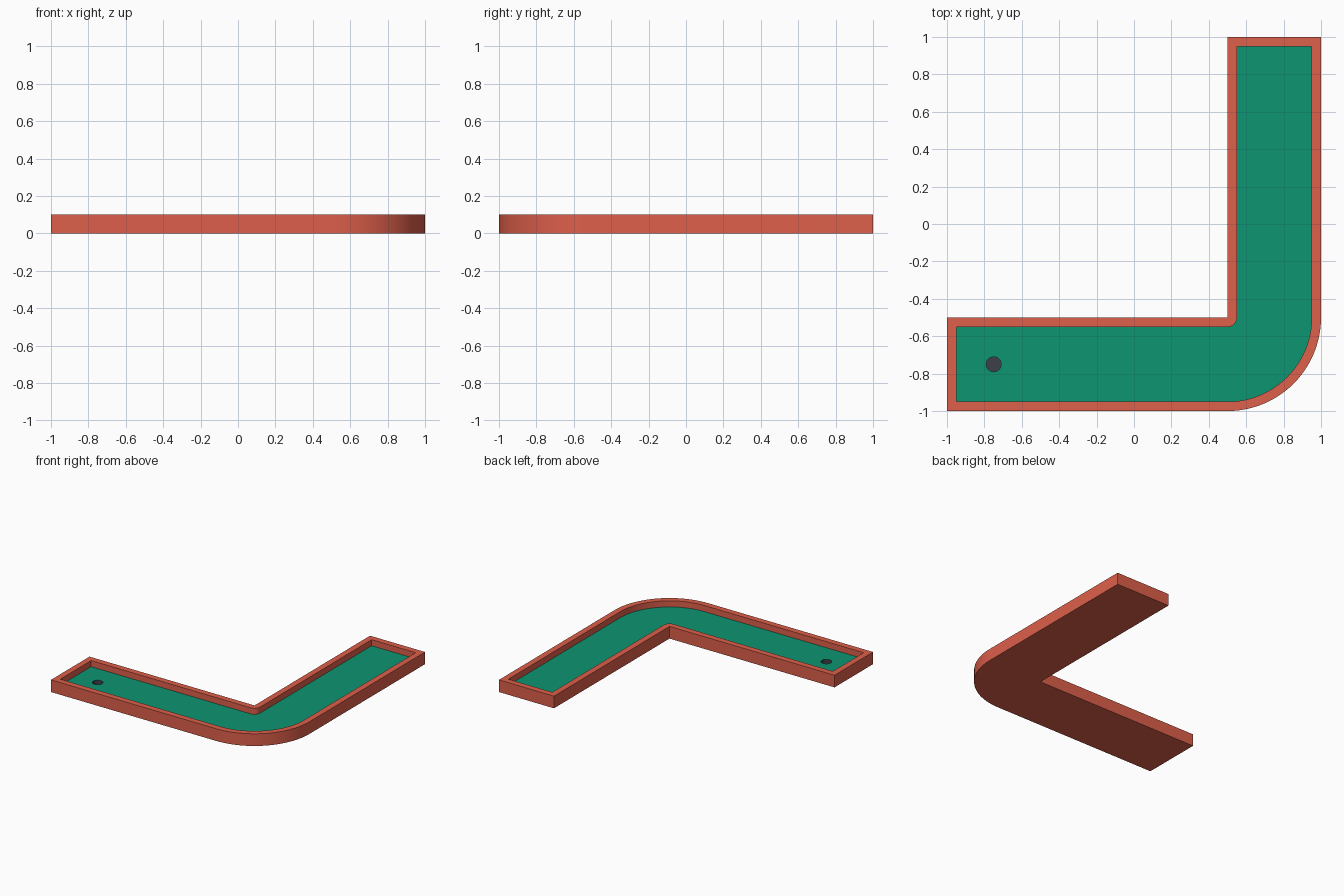
import bpy, bmesh
from math import sin, cos, pi

if "Cube" in bpy.data.objects:
    bpy.data.objects.remove(bpy.data.objects["Cube"])

SEG = 24
RIM, FLOOR, CUP = 0.10, 0.05, 0.01
HOLE = (-0.75, -0.75, 0.04)


def material(name, rgb):
    m = bpy.data.materials.new(name)
    m.diffuse_color = (*rgb, 1)
    m.use_nodes = True
    m.node_tree.nodes["Principled BSDF"].inputs["Base Color"].default_value = m.diffuse_color
    return m


red = material("red_border", (0.73, 0.115, 0.07))
green = material("green_turf", (0.004, 0.30, 0.165))
dark = material("dark_cup", (0.045, 0.05, 0.065))


def arc(cx, cy, r, a0, a1, n=SEG):
    return [(cx + r * cos(a0 + (a1 - a0) * i / n), cy + r * sin(a0 + (a1 - a0) * i / n))
            for i in range(n + 1)]


# L-shaped lane outline, inset by d all round
def lane(d):
    return ([(-1 + d, -1 + d)] + arc(0.5, -0.5, 0.5 - d, -pi / 2, 0)
            + [(1 - d, 1 - d), (0.5 + d, 1 - d)]
            + arc(0.5, -0.5, d, 0, -pi / 2) + [(-1 + d, -0.5 - d)])


def circle():
    return arc(*HOLE, 0, 2 * pi)[:-1]


def loop(bm, pts, z):
    return [bm.verts.new((x, y, z)) for x, y in pts]


def skin(bm, loops):
    for a, b in zip(loops, loops[1:]):
        for i in range(len(a)):
            j = (i + 1) % len(a)
            bm.faces.new((a[i], a[j], b[j], b[i]))


def finish(bm, name, mat):
    bmesh.ops.remove_doubles(bm, verts=bm.verts, dist=1e-5)
    me = bpy.data.meshes.new(name)
    bm.to_mesh(me)
    bm.free()
    me.materials.append(mat)
    ob = bpy.data.objects.new(name, me)
    bpy.context.collection.objects.link(ob)
    bpy.ops.object.select_all(action='DESELECT')
    ob.select_set(True)
    bpy.context.view_layer.objects.active = ob
    bpy.ops.object.shade_smooth_by_angle(angle=0.6)
    return ob


# Border: outer wall, rim, inner wall and underside
bm = bmesh.new()
outer, inner = lane(0), lane(0.05)
bottom = loop(bm, outer, 0)
skin(bm, [bottom, loop(bm, outer, RIM), loop(bm, inner, RIM), loop(bm, inner, FLOOR)])
bmesh.ops.remove_doubles(bm, verts=bm.verts, dist=1e-5)
edges = [e for e in bm.edges if e.is_boundary and e.verts[0].co.z < 0.001]
fill = bmesh.ops.triangle_fill(bm, edges=edges, use_beauty=True, normal=(0, 0, -1))
for f in fill["geom"]:
    if isinstance(f, bmesh.types.BMFace) and f.normal.z > 0:
        f.normal_flip()
finish(bm, "border", red)

# Turf with a round opening
bm = bmesh.new()
for pts in (inner, circle()):
    vs = loop(bm, pts, FLOOR)
    for i, v in enumerate(vs):
        bm.edges.new((v, vs[(i + 1) % len(vs)]))
bmesh.ops.triangle_fill(bm, edges=bm.edges[:], use_beauty=True, normal=(0, 0, 1))
for f in bm.faces:
    f.normal_update()
    if f.normal.z < 0:
        f.normal_flip()
finish(bm, "turf", green)

# Cup wall and bottom under the opening
bm = bmesh.new()
low = loop(bm, circle(), CUP)
skin(bm, [loop(bm, circle(), FLOOR), low])
bm.faces.new(low)
cup = finish(bm, "cup", dark)
